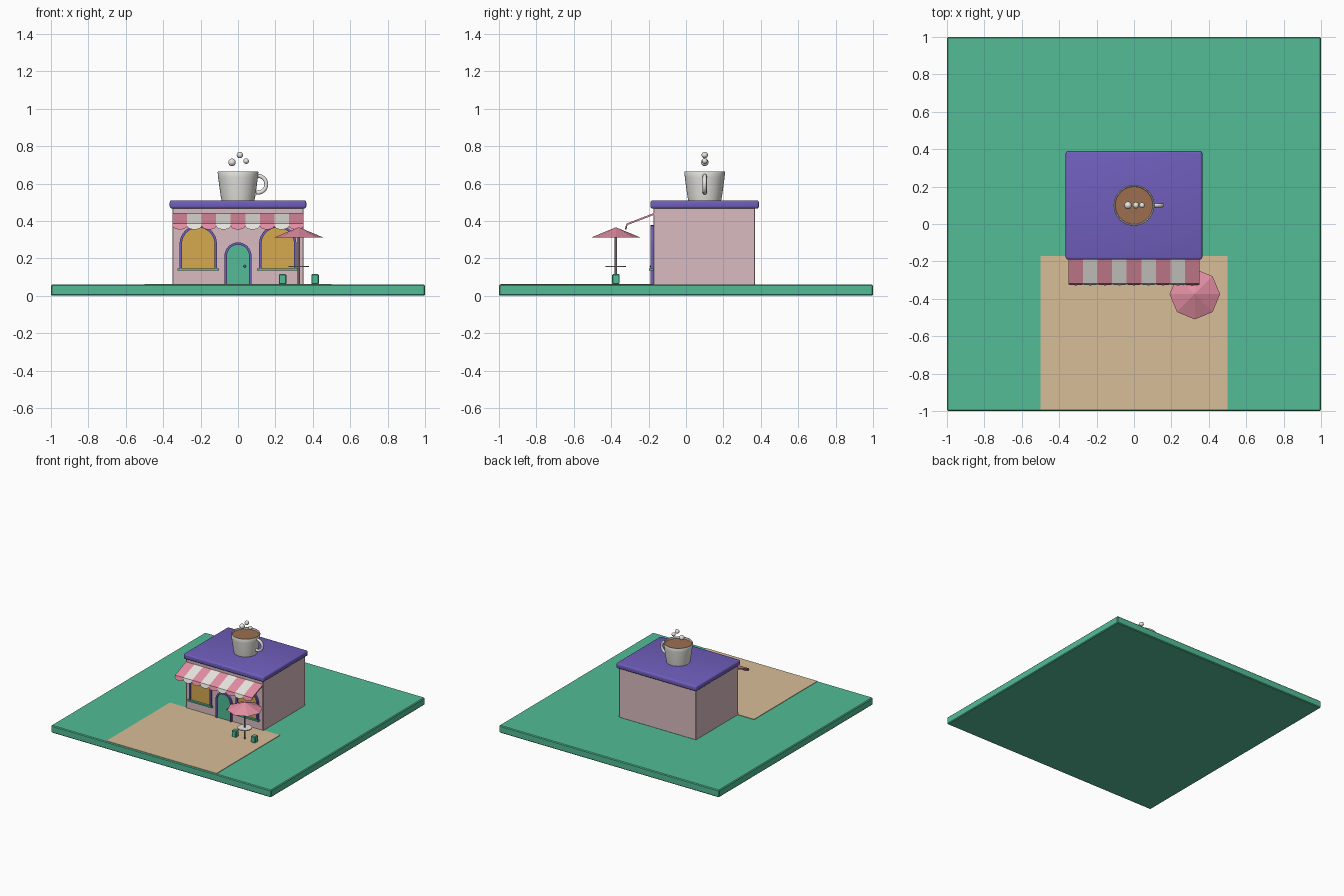
import bpy, bmesh, math
from mathutils import Matrix

if "Cube" in bpy.data.objects:
    bpy.data.objects.remove(bpy.data.objects["Cube"])


def material(name, rgb):
    lin = [((c / 255 + 0.055) / 1.055) ** 2.4 for c in rgb] + [1]
    m = bpy.data.materials.new(name)
    m.use_nodes = True
    m.diffuse_color = lin
    m.node_tree.nodes["Principled BSDF"].inputs["Base Color"].default_value = lin
    return m


GREEN = material("green", (82, 188, 150))
PURPLE = material("purple", (112, 94, 188))
WALL = material("pale pink wall", (216, 187, 193))
SAND = material("sand paving", (216, 190, 152))
PINK = material("awning pink", (228, 143, 164))
WHITE = material("white", (235, 234, 228))
GLASS = material("amber glass", (214, 168, 78))
COFFEE = material("coffee brown", (156, 110, 80))
GREY = material("warm grey", (140, 120, 122))


def add(name, bm, mats, smooth=False):
    bmesh.ops.recalc_face_normals(bm, faces=bm.faces[:])
    mesh = bpy.data.meshes.new(name)
    bm.to_mesh(mesh)
    bm.free()
    for m in mats if isinstance(mats, list) else [mats]:
        mesh.materials.append(m)
    ob = bpy.data.objects.new(name, mesh)
    bpy.context.collection.objects.link(ob)
    if smooth:
        bpy.ops.object.select_all(action='DESELECT')
        ob.select_set(True)
        bpy.context.view_layer.objects.active = ob
        bpy.ops.object.shade_smooth_by_angle(angle=math.radians(40))
    return ob


def box(name, x, y, z, mat, bevel=0, segments=1):
    """Box from (low, high) pairs, with an optional bevel."""
    bm = bmesh.new()
    bmesh.ops.create_cube(bm, size=1)
    for v in bm.verts:
        for i, (lo, hi) in enumerate((x, y, z)):
            v.co[i] = (lo + hi) / 2 + v.co[i] * (hi - lo)
    if bevel:
        bmesh.ops.bevel(bm, geom=bm.edges[:], offset=bevel, segments=segments,
                        profile=0.5, affect='EDGES')
    return add(name, bm, mat, segments > 1)


def cone(name, x, y, z, r1, r2, sides, mat, smooth=False):
    bm = bmesh.new()
    bmesh.ops.create_cone(bm, cap_ends=True, segments=sides, radius1=r1, radius2=r2,
                          depth=z[1] - z[0],
                          matrix=Matrix.Translation((x, y, sum(z) / 2)))
    return add(name, bm, mat, smooth)


def ball(name, x, y, z, r, mat):
    bm = bmesh.new()
    bmesh.ops.create_uvsphere(bm, u_segments=20, v_segments=12, radius=r,
                              matrix=Matrix.Translation((x, y, z)))
    return add(name, bm, mat, True)


def lathe(name, x, y, profile, mat, steps=40):
    bm = bmesh.new()
    vs = [bm.verts.new((r, 0, z)) for r, z in profile]
    es = [bm.edges.new(p) for p in zip(vs, vs[1:])]
    bmesh.ops.spin(bm, geom=vs + es, cent=(0, 0, 0), axis=(0, 0, 1),
                   angle=math.tau, steps=steps)
    bmesh.ops.remove_doubles(bm, verts=bm.verts[:], dist=1e-5)
    bmesh.ops.translate(bm, verts=bm.verts[:], vec=(x, y, 0))
    return add(name, bm, mat, True)


def arch_points(x, half, z0, spring, n=16):
    arc = [(x + half * math.cos(math.pi * i / n),
            spring + half * math.sin(math.pi * i / n)) for i in range(n + 1)]
    return [(x + half, z0)] + arc + [(x - half, z0)]


def extrude_y(bm, faces, depth):
    out = bmesh.ops.extrude_face_region(bm, geom=faces)["geom"]
    bmesh.ops.translate(bm, vec=(0, depth, 0),
                        verts=[g for g in out if isinstance(g, bmesh.types.BMVert)])


def arched_opening(name, x, half, z0, spring, fill):
    """Flat arched panel with a raised arched frame around it."""
    w = 0.013
    bm = bmesh.new()
    inner = arch_points(x, half - w, z0, spring)
    f = bm.faces.new([bm.verts.new((a, -0.181, b)) for a, b in inner])
    extrude_y(bm, [f], 0.01)
    add(name + "_panel", bm, fill)
    bm = bmesh.new()
    a = [bm.verts.new((p, -0.191, q)) for p, q in inner]
    b = [bm.verts.new((p, -0.191, q)) for p, q in arch_points(x, half, z0, spring)]
    faces = [bm.faces.new((a[i], a[i + 1], b[i + 1], b[i])) for i in range(len(a) - 1)]
    extrude_y(bm, faces, 0.02)
    add(name + "_frame", bm, PURPLE)


# Ground and paving
box("ground", (-1, 1), (-1, 1), (0, 0.06), GREEN, 0.006)
box("paving", (-0.5, 0.5), (-0.993, -0.17), (0.055, 0.064), SAND)

# Building and roof
box("walls", (-0.35, 0.35), (-0.175, 0.37), (0.058, 0.48), WALL, 0.003)
box("roof", (-0.365, 0.365), (-0.19, 0.39), (0.466, 0.51), PURPLE, 0.012, 3)

# Door and windows
arched_opening("door", 0, 0.072, 0.062, 0.213, GREEN)
ball("door_knob", 0.036, -0.187, 0.157, 0.007, PURPLE)
for side, x in (("left", 0.2125), ("right", -0.2125)):
    arched_opening(side + "_window", x, 0.1, 0.14, 0.277, GLASS)
    box(side + "_window_sill", (x - 0.11, x + 0.11), (-0.198, -0.172),
        (0.134, 0.146), GREEN)

# Striped awning with a scalloped front edge
STRIPES, WIDTH = 9, 0.7 / 9
for i in range(STRIPES):
    mat = WHITE if i % 2 else PINK
    x0 = -0.35 + i * WIDTH
    bm = bmesh.new()
    side = [(-0.172, 0.442), (-0.318, 0.386), (-0.318, 0.376), (-0.172, 0.432)]
    f = bm.faces.new([bm.verts.new((x0, y, z)) for y, z in side])
    out = bmesh.ops.extrude_face_region(bm, geom=[f])["geom"]
    bmesh.ops.translate(bm, vec=(WIDTH, 0, 0),
                        verts=[g for g in out if isinstance(g, bmesh.types.BMVert)])
    add(f"awning_stripe_{i + 1}", bm, mat)
    bm = bmesh.new()
    loop = [(x0 + WIDTH, 0)]
    for k in range(13):
        t = math.pi * k / 12
        loop.append((x0 + WIDTH / 2 * (1 + math.cos(t)), -0.012 - 0.02 * math.sin(t)))
    loop.append((x0, 0))
    f = bm.faces.new([bm.verts.new((x, -0.318 + d * 0.3, 0.386 + d)) for x, d in loop])
    extrude_y(bm, [f], 0.008)
    add(f"awning_scallop_{i + 1}", bm, mat)

# Rooftop cup, drink, handle and steam
CUP_Y = 0.1
lathe("cup", 0, CUP_Y, [(0, 0.508), (0.088, 0.508), (0.093, 0.535), (0.1, 0.585),
                        (0.106, 0.63), (0.109, 0.66), (0.107, 0.665), (0.102, 0.664),
                        (0.098, 0.64), (0, 0.64)], WHITE)
cone("drink", 0, CUP_Y, (0.638, 0.652), 0.099, 0.1, 40, COFFEE)
bm = bmesh.new()
ring = bmesh.ops.create_circle(bm, segments=10, radius=0.011,
                               matrix=Matrix.Translation((0.045, 0, 0)))["verts"]
bmesh.ops.spin(bm, geom=ring + bm.edges[:], cent=(0, 0, 0), axis=(0, 1, 0),
               angle=math.tau, steps=32)
bmesh.ops.remove_doubles(bm, verts=bm.verts[:], dist=1e-5)
# Start circle lies flat in xy, so the ring stands in the xz plane
bmesh.ops.translate(bm, verts=bm.verts[:], vec=(0.106, CUP_Y, 0.596))
bmesh.ops.delete(bm, geom=[v for v in bm.verts if v.co.x < 0.09], context='VERTS')
add("cup_handle", bm, WHITE, True)
for i, (x, z, r) in enumerate([(-0.032, 0.713, 0.02), (0.01, 0.752, 0.017),
                               (0.043, 0.72, 0.015)]):
    ball(f"steam_puff_{i + 1}", x, CUP_Y, z, r, WHITE)

# Parasol table and stools
PX, PY = 0.325, -0.375
cone("parasol", PX, PY, (0.31, 0.366), 0.135, 0, 8, PINK)
cone("parasol_pole", PX, PY, (0.06, 0.34), 0.006, 0.006, 12, GREY, True)
cone("table_top", PX, PY, (0.153, 0.16), 0.055, 0.055, 24, WHITE, True)
for name, s in (("left", 1), ("right", -1)):
    x = PX + s * 0.087
    box(name + "_stool", (x - 0.02, x + 0.02), (PY - 0.02, PY + 0.02),
        (0.062, 0.115), GREEN, 0.004)
